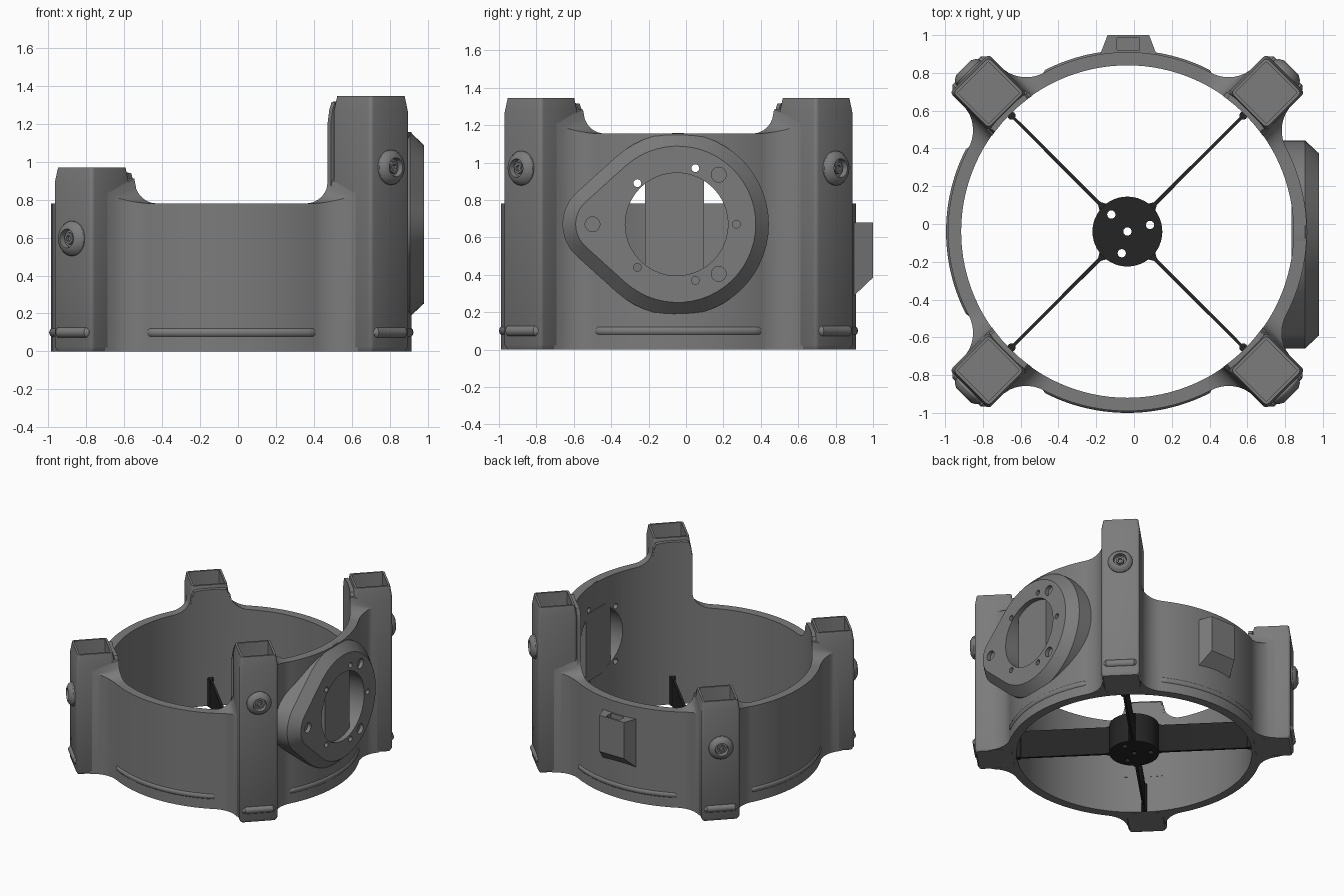
import bpy, bmesh, math
from math import sin, cos, radians, sqrt, pi
from mathutils import Vector

if "Cube" in bpy.data.objects:
    bpy.data.objects.remove(bpy.data.objects["Cube"])

CX, CY = -0.035, -0.04          # ring centre
R_IN, R_OUT = 0.88, 0.95
POST_R = 1.04                   # post distance from ring centre


def material(name, v):
    m = bpy.data.materials.new(name)
    m.diffuse_color = (v, v, v, 1)
    m.use_nodes = True
    m.node_tree.nodes["Principled BSDF"].inputs["Base Color"].default_value = m.diffuse_color
    return m


GREY = material("grey plastic", 0.2)
BLACK = material("black plastic", 0.018)


def polar(r, deg, z):
    a = radians(deg)
    return (CX + r * cos(a), CY + r * sin(a), z)


def loft(name, loops, mat=GREY, closed=False):
    """Skin equal-length loops; cap the ends unless closed."""
    bm = bmesh.new()
    rows = [[bm.verts.new(p) for p in lp] for lp in loops]
    n = len(rows[0])
    pairs = list(zip(rows, rows[1:])) + ([(rows[-1], rows[0])] if closed else [])
    for a, b in pairs:
        for i in range(n):
            j = (i + 1) % n
            bm.faces.new((a[i], a[j], b[j], b[i]))
    if not closed:
        bm.faces.new(rows[0][::-1])
        bm.faces.new(rows[-1])
    bmesh.ops.recalc_face_normals(bm, faces=bm.faces)
    me = bpy.data.meshes.new(name)
    bm.to_mesh(me)
    bm.free()
    ob = bpy.data.objects.new(name, me)
    bpy.context.collection.objects.link(ob)
    me.materials.append(mat)
    return ob


def cut(ob, cutter):
    m = ob.modifiers.new("cut", 'BOOLEAN')
    m.operation, m.solver, m.object = 'DIFFERENCE', 'EXACT', cutter
    bpy.context.view_layer.objects.active = ob
    bpy.ops.object.modifier_apply(modifier=m.name)
    bpy.data.objects.remove(cutter)


def lathe(name, origin, axis, profile, n=32, mat=GREY):
    """Stack of (radius, offset) circles along an axis."""
    ax = Vector(axis).normalized()
    u = ax.orthogonal().normalized()
    v = ax.cross(u)
    o = Vector(origin)
    return loft(name, [[o + ax * h + (u * cos(2 * pi * i / n) + v * sin(2 * pi * i / n)) * r
                        for i in range(n)] for r, h in profile], mat)


def box(name, x0, x1, y0, y1, z0, z1):
    return loft(name, [[(x0, y0, z), (x1, y0, z), (x1, y1, z), (x0, y1, z)] for z in (z0, z1)])


def rod(name, points, radius):
    """Round bar with tapered ends along a path in plan."""
    loops = []
    pts = [Vector(p) for p in points]
    for i, p in enumerate(pts):
        t = (pts[min(i + 1, len(pts) - 1)] - pts[max(i - 1, 0)]).normalized()
        side = Vector((t.y, -t.x, 0))
        r = radius * (0.4 if i in (0, len(pts) - 1) else 1)
        loops.append([p + (side * cos(k * pi / 6) + Vector((0, 0, 1)) * sin(k * pi / 6)) * r
                      for k in range(12)])
    return loft(name, loops)


# ---- ring wall: flares into the posts, rim sweeps up beside them
FIL, TAN, D_POST = 0.2, 17.2, 7.4


def flare(d):
    q, dist = radians(TAN - d), R_OUT + FIL
    return dist * cos(q) - sqrt(max(FIL ** 2 - (dist * sin(q)) ** 2, 0))


half = [(0, 0, 0.91), (6, 6, 0.91), (8.1, 8.11, 0.921)]
for i in range(11):
    d = D_POST + (TAN - D_POST) * i / 10
    half.append((9.5 + (d - D_POST) * 7.7 / (TAN - D_POST), d, flare(d)))
half += [(d, d, R_OUT) for d in (18.5, 21, 24, 27, 30, 33, 36, 39, 42, 45)]

sections = []
for k in range(4):
    mid = 45 + 90 * k
    both = [(-a, -b, r) for a, b, r in half[:0:-1]] + half[:-1]
    for a, b, r in both:
        base = 1.155 if cos(radians(mid + (a or 1))) > 0.7071 else 0.78
        u = min(max((abs(a) - 9.5) / 9, 0), 1)
        rise = 1 - sqrt(1 - (1 - u) ** 2)
        z_in = base + 0.13 * rise
        z_out = base + (0.06 if abs(a) > 9 else 0.13) * rise
        sections.append([polar(R_IN, mid + a, 0), polar(r, mid + b, 0),
                         polar(r, mid + b, z_out), polar(R_IN, mid + a, z_in)])
wall = loft("ring_wall", sections, closed=True)

# ---- corner posts with backing strip, screw boss and foot bar
for k in range(4):
    mid = 45 + 90 * k
    top = 1.345 if k in (0, 3) else 0.97
    out = Vector((cos(radians(mid)), sin(radians(mid)), 0))
    side = Vector((-out.y, out.x, 0))
    c = Vector((CX, CY, 0)) + out * POST_R

    def square(h, z, r=0.02):
        pts = []
        for q in range(4):
            for s in (0, 30, 60, 90):
                a, w = radians(s + 90 * q), radians(45 + 90 * q)
                x = (h - r) * math.copysign(1, cos(w)) + r * cos(a)
                y = (h - r) * math.copysign(1, sin(w)) + r * sin(a)
                pts.append(c + out * x + side * y + Vector((0, 0, z)))
        return pts

    loft("corner_post", [square(0.132, 0), square(0.144, 0.025), square(0.144, top - 0.08),
                         square(0.132, top), square(0.116, top, 0.006),
                         square(0.116, top - 0.3, 0.006)])
    loft("post_backing", [[polar(0.878, mid + d, 0.3), polar(0.908, mid + d, 0.3),
                           polar(0.908, mid + d, z), polar(0.878, mid + d, z)]
                          for d, z in ((-9.7, top - 0.14), (-9, top - 0.07), (-8, top - 0.03), (-4, top - 0.025),
                                       (0, top - 0.025), (4, top - 0.025), (8, top - 0.03), (9, top - 0.07), (9.7, top - 0.14))])
    face = c + out * 0.142
    face.z = top - 0.375
    lathe("screw_boss", face, out, [(0.092, -0.01), (0.092, 0.012), (0.08, 0.03), (0.055, 0.045),
                                    (0.05, 0.045), (0.045, 0.015)])
    lathe("screw_head", face, out, [(0.032, 0.01), (0.032, 0.032), (0.018, 0.032), (0.016, 0.018)], 6)
    face.z = 0.1
    rod("foot_bar", [face + side * s - out * 0.008 for s in (-0.125, -0.105, 0, 0.105, 0.125)], 0.03)

# ---- raised ribs low on each wall
for k in range(4):
    rod("wall_rib", [polar(0.932, 90 * k + d * 1.8, 0.1) for d in range(-16, 17)], 0.028)

# ---- side pod: tapered teardrop plate on the right wall
PY, PZ = -0.045, 0.67


def teardrop(x, inset):
    r1, r2, y2 = 0.488 - inset, 0.23 - inset, -0.43
    t = math.acos(-(0.488 - 0.23) / (PY - y2))      # tangent angle
    pts = []
    for i in range(41):
        a = -t + 2 * t * i / 40
        pts.append((x, PY + r1 * cos(a), PZ + r1 * sin(a)))
    for i in range(17):
        a = t + (2 * pi - 2 * t) * i / 16
        pts.append((x, y2 + r2 * cos(a), PZ + r2 * sin(a)))
    return pts


pod = loft("side_pod", [teardrop(0.55, 0), teardrop(0.905, 0), teardrop(0.98, 0.07)])
cut(pod, lathe("bore", (CX, CY, -1), (0, 0, 1), [(0.885, 0), (0.885, 4)], 128))

# central opening and screw holes through pod and wall
holes = [(-0.05, 0.67, 0.275, 0.5), (-0.26, 0.89, 0.021, 0.5), (0.05, 0.97, 0.021, 0.5),
         (-0.26, 0.44, 0.021, 0.5), (0.05, 0.37, 0.021, 0.5), (0.27, 0.67, 0.021, 0.5),
         (-0.5, 0.67, 0.04, 0.95), (0.175, 0.935, 0.04, 0.95), (0.175, 0.405, 0.04, 0.95)]
for y, z, r, x in holes:
    for ob in (pod, wall):
        if ob is pod or x < 0.9:
            cut(ob, lathe("drill", (x, y, z), (1, 0, 0), [(r, 0), (r, 1.2 - x)], 40 if r > 0.1 else 16))
box("pod_bridge", 0.835, 0.94, -0.22, 0.095, 0.395, 0.945)

# ---- rear bracket with a slot open at the top
def trapezoid(y, z):
    w = 0.16 - 0.05 * (y - 0.87) / 0.13
    return [(-0.03 - 0.16, 0.87, z), (-0.03 + 0.16, 0.87, z), (-0.03 + w, y, z), (-0.03 - w, y, z)]


bracket = loft("rear_bracket", [trapezoid(0.89, 0.28), trapezoid(1.0, 0.385), trapezoid(1.0, 0.68)])
cut(bracket, box("slot", -0.09, 0.03, 0.92, 0.985, 0.42, 0.8))

# ---- motor hub held by four thin blades
hub = lathe("motor_hub", (CX, CY, 0), (0, 0, 1), [(0.185, 0), (0.185, 0.24)], 48, BLACK)
for x, y in ((-0.12, 0.05), (0.085, -0.005), (CX, CY), (-0.065, -0.155)):
    cut(hub, lathe("drill", (x, y, -0.1), (0, 0, 1), [(0.022, 0), (0.022, 0.5)], 16))
for k in range(4):
    mid = 45 + 90 * k
    a = radians(mid)
    n = Vector((-sin(a), cos(a), 0))
    loops = []
    for r, t in ((0.175, 0.03), (0.21, 0.01), (0.85, 0.008), (0.885, 0.016)):
        lo, hi = Vector(polar(r, mid, 0.002)), Vector(polar(r, mid, 0.23))
        loops.append([lo - n * t, lo + n * t, hi + n * t, hi - n * t])
    loft("hub_blade", loops, BLACK)
    lathe("blade_pin", polar(0.868, mid, 0), (0, 0, 1), [(0.022, 0), (0.022, 0.23)], 12, BLACK)

# ---- smooth shading with crisp edges
for ob in bpy.data.objects:
    ob.select_set(ob.type == 'MESH')
bpy.context.view_layer.objects.active = wall
bpy.ops.object.shade_smooth_by_angle(angle=radians(32))
